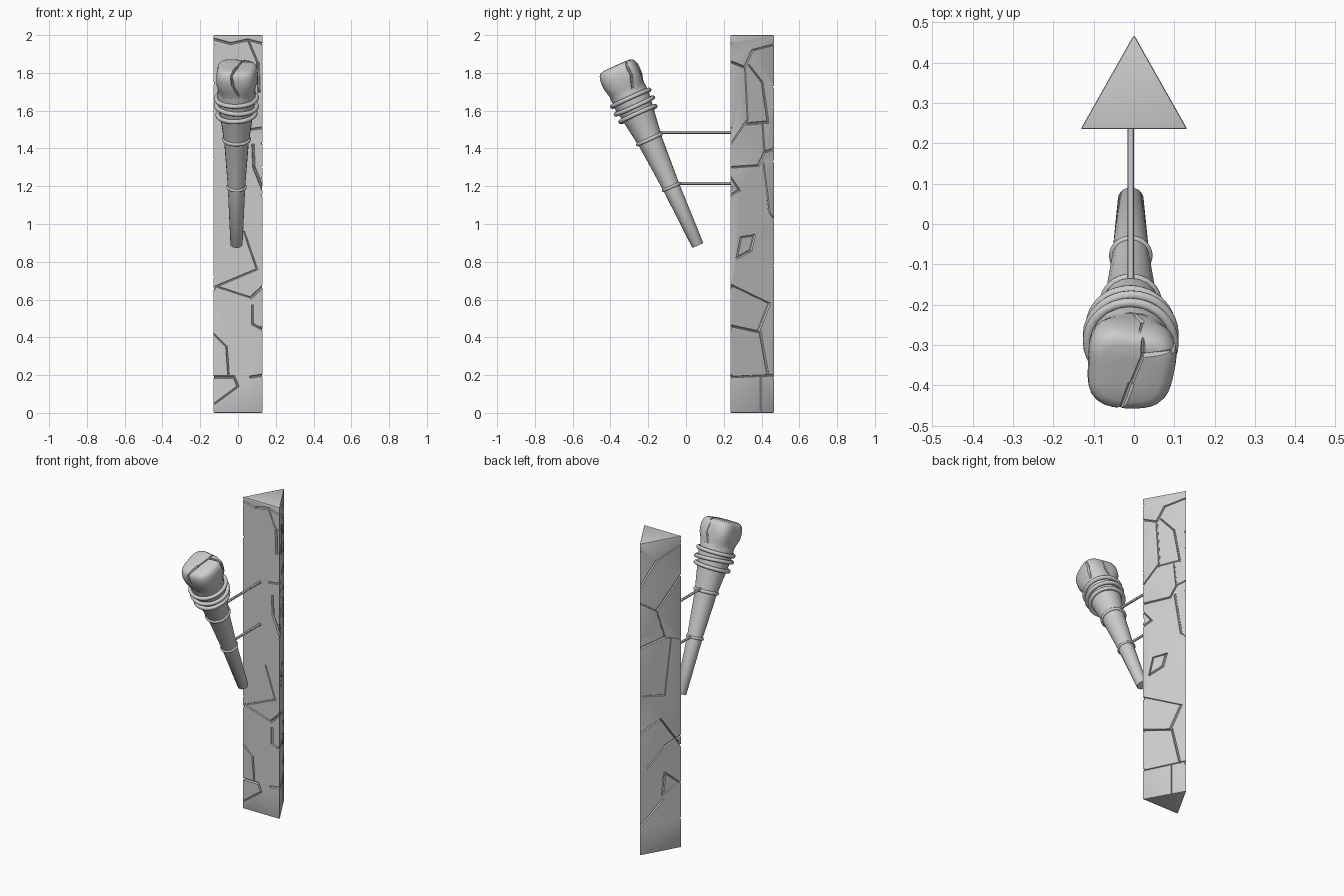
import bpy, bmesh, math, random
from mathutils import Vector, Matrix

if "Cube" in bpy.data.objects:
    bpy.data.objects.remove(bpy.data.objects["Cube"])

random.seed(4)
TILT = math.radians(24.5)
TORCH = Matrix.Translation((-0.008, 0.063, 0.886)) @ Matrix.Rotation(TILT, 4, 'X')


def finish(name, bm, matrix=None, smooth=True):
    bmesh.ops.recalc_face_normals(bm, faces=bm.faces)
    me = bpy.data.meshes.new(name)
    bm.to_mesh(me)
    bm.free()
    ob = bpy.data.objects.new(name, me)
    bpy.context.collection.objects.link(ob)
    if matrix:
        ob.matrix_world = matrix
    if smooth:
        bpy.ops.object.select_all(action='DESELECT')
        ob.select_set(True)
        bpy.context.view_layer.objects.active = ob
        bpy.ops.object.shade_smooth_by_angle(angle=math.radians(35))
    return ob


def loft(bm, profile, radius_at, sides):
    """Closed solid from (radius, z) pairs, radius_at shapes the section."""
    rings = []
    for r, z in profile:
        ring = []
        for i in range(sides):
            a = 2 * math.pi * i / sides
            k = r * radius_at(a, z)
            ring.append(bm.verts.new((k * math.cos(a), k * math.sin(a), z)))
        rings.append(ring)
    for lo, hi in zip(rings, rings[1:]):
        for i in range(sides):
            j = (i + 1) % sides
            bm.faces.new((lo[i], lo[j], hi[j], hi[i]))
    bm.faces.new(rings[0][::-1])
    bm.faces.new(rings[-1])


def wedge(bm, p, q, n, width=0.006, depth=0.008):
    """V-shaped cutter along p-q, pointing into the surface with normal n."""
    d = (q - p).normalized()
    s = d.cross(n).normalized()
    w = width * random.uniform(0.7, 1.4)
    h = depth * random.uniform(0.7, 1.3)
    ends = []
    for c in (p - d * 0.004, q + d * 0.004):
        ends.append([bm.verts.new(c + o) for o in
                     (s * w * 1.5 + n * 0.01, -s * w * 1.5 + n * 0.01,
                      -s * w * 0.35 - n * h, s * w * 0.35 - n * h)])
    a, b = ends
    bm.faces.new(a)
    bm.faces.new(b[::-1])
    for i in range(4):
        j = (i + 1) % 4
        bm.faces.new((a[j], a[i], b[i], b[j]))


def carve(ob, bm, matrix=None):
    cutter = finish(ob.name + "_cracks", bm, matrix, smooth=False)
    cutter.hide_render = True
    mod = ob.modifiers.new("Cracks", 'BOOLEAN')
    mod.operation, mod.solver, mod.object = 'DIFFERENCE', 'EXACT', cutter
    mod.use_self = True
    bpy.context.view_layer.objects.active = ob
    bpy.ops.object.modifier_apply(modifier=mod.name)
    bpy.data.objects.remove(cutter)


# Triangular stone pillar
FL, FR, BK = Vector((-0.132, 0.235, 0)), Vector((0.132, 0.235, 0)), Vector((0, 0.469, 0))
bm = bmesh.new()
base = bm.faces.new([bm.verts.new(v) for v in (FL, FR, BK)])
ext = bmesh.ops.extrude_face_region(bm, geom=[base])
bmesh.ops.translate(bm, vec=(0, 0, 2),
                    verts=[g for g in ext["geom"] if isinstance(g, bmesh.types.BMVert)])
bmesh.ops.recalc_face_normals(bm, faces=bm.faces)
bmesh.ops.bevel(bm, geom=bm.edges[:], offset=0.005, segments=2, affect='EDGES', profile=0.5)
pillar = finish("pillar", bm)

# Cracks on each pillar face as (across 0-1, height) polylines
front = [
    [(.62, .96), (.88, .76), (.06, .67), (.76, .61), (1, .67)],
    [(.79, .57), (.79, .47), (1, .44)], [(0, .42), (.27, .35), (.31, .2)],
    [(0, .19), (.42, .19), (.5, .14), (.04, .05)], [(.75, .19), (1, .2)],
    [(0, 1.98), (.35, 1.955), (.7, 1.975), (1, 1.955)],
    [(.7, 1.975), (.9, 1.85), (.92, 1.7)], [(1, 1.51), (.72, 1.5)],
    [(.8, 1.42), (.82, 1.3), (1, 1.18)]]
right = [
    [(0, 1.86), (.32, 1.83), (.5, 1.92), (1, 1.95)],
    [(.32, 1.83), (.38, 1.55), (0, 1.42)],
    [(.42, 1.84), (.72, 1.75), (.85, 1.54), (.38, 1.53)],
    [(.72, 1.53), (.77, 1.38), (1, 1.4)], [(.77, 1.38), (.63, 1.31), (0, 1.3)],
    [(.74, 1.32), (.88, 1.06), (1, 1.02)], [(0, 1.15), (.2, 1.18), (0, 1.25)],
    [(.15, .82), (.24, .93), (.54, .94), (.46, .86), (.15, .82)],
    [(0, .68), (.88, .58), (.63, .43), (.03, .46)], [(.67, .43), (.85, .2)],
    [(0, .19), (1, .2)], [(.67, .19), (.67, 0)]]
left = [
    [(0, 1.72), (.4, 1.87), (1, 1.95)], [(0, 1.62), (.4, 1.55), (1, 1.75)],
    [(.4, 1.55), (.6, 1.37), (0, 1.33)], [(.6, 1.37), (1, 1.34)],
    [(.75, 1.36), (.6, 1.0), (.1, 1.02)], [(0, .78), (.5, .85), (1, .65)],
    [(.2, .55), (.6, .67), (1, .72)],
    [(.55, .36), (.6, .5), (.95, .42), (.55, .36)], [(0, .18), (.55, .33)]]
bm = bmesh.new()
for a, b, lines in ((FL, FR, front), (FR, BK, right), (BK, FL, left)):
    n = (b - a).cross(Vector((0, 0, 1))).normalized()
    for line in lines:
        pts = [a.lerp(b, u) + Vector((0, 0, z)) for u, z in line]
        for p, q in zip(pts, pts[1:]):
            wedge(bm, p, q, n)
carve(pillar, bm)

# Tapered torch handle
bm = bmesh.new()
loft(bm, [(.029, 0), (.032, .004), (.046, .34), (.065, .60), (.085, .74),
          (.1, .84), (.1, .90)], lambda a, z: 1, 20)
finish("torch_handle", bm, TORCH)


# Lumpy, squared-off torch head
def lump(a, z):
    k = min(1, max(0, (z - .87) / .1))
    n = 2 + 1.3 * k
    c, s = abs(math.cos(a + .1)), abs(math.sin(a + .1))
    return (c ** n + s ** n) ** (-1 / n) * (1 + k * .03 * math.sin(3 * a + 1))


bm = bmesh.new()
loft(bm, [(.096, .85), (.096, .89), (.100, .92), (.107, .95), (.108, .985),
          (.106, 1.01), (.100, 1.03), (.09, 1.041), (.075, 1.046), (.04, 1.048)], lump, 40)
head = finish("torch_head", bm, TORCH)

# Cracks splitting the head
top, side = Vector((0, 0, 1)), Vector((.25, .97, 0)).normalized()
bm = bmesh.new()
for n, line in ((top, [(-.03, -.12, 1.046), (.0, -.03, 1.046), (.03, .05, 1.046), (.03, .12, 1.04)]),
                (top, [(.03, .05, 1.046), (.12, .06, 1.044)]),
                (side, [(.02, .106, 1.05), (.03, .108, .96), (.01, .102, .9)]),
                (Vector((1, 0, 0)), [(.11, .05, 1.05), (.112, .055, .97), (.103, .03, .9)]),
                (Vector((0, -1, 0)), [(-.03, -.108, 1.05), (-.02, -.110, .98),
                                      (.02, -.106, .9)])):
    pts = [Vector(p) for p in line]
    for p, q in zip(pts, pts[1:]):
        wedge(bm, p, q, n, 0.006, 0.012)
carve(head, bm, TORCH)

# Bands around the torch: three wrappings and two holding rings
for i, (z, r, t, tip) in enumerate([(.765, .1, .012, -3), (.812, .107, .012, 2), (.857, .107, .012, -2),
                                    (.618, .067, .010, 0), (.34, .046, .008, 0)]):
    bpy.ops.mesh.primitive_torus_add(major_radius=r, minor_radius=t,
                                     major_segments=32, minor_segments=10)
    ob = bpy.context.object
    ob.name = "wrapping_%d" % (i + 1) if i < 3 else "holding_ring_%d" % (i - 2)
    ob.matrix_world = (TORCH @ Matrix.Translation((0, 0, z))
                       @ Matrix.Rotation(math.radians(tip), 4, 'Y'))
    bpy.ops.object.shade_smooth()

# Thin rods joining the rings to the pillar
for name, y0, z in (("upper_rod", -.135, 1.485), ("lower_rod", -.035, 1.215)):
    bpy.ops.mesh.primitive_cylinder_add(vertices=12, radius=.008, depth=.238 - y0,
                                        location=(-.008, (y0 + .238) / 2, z),
                                        rotation=(math.pi / 2, 0, 0))
    bpy.context.object.name = name
    bpy.ops.object.shade_smooth_by_angle()
